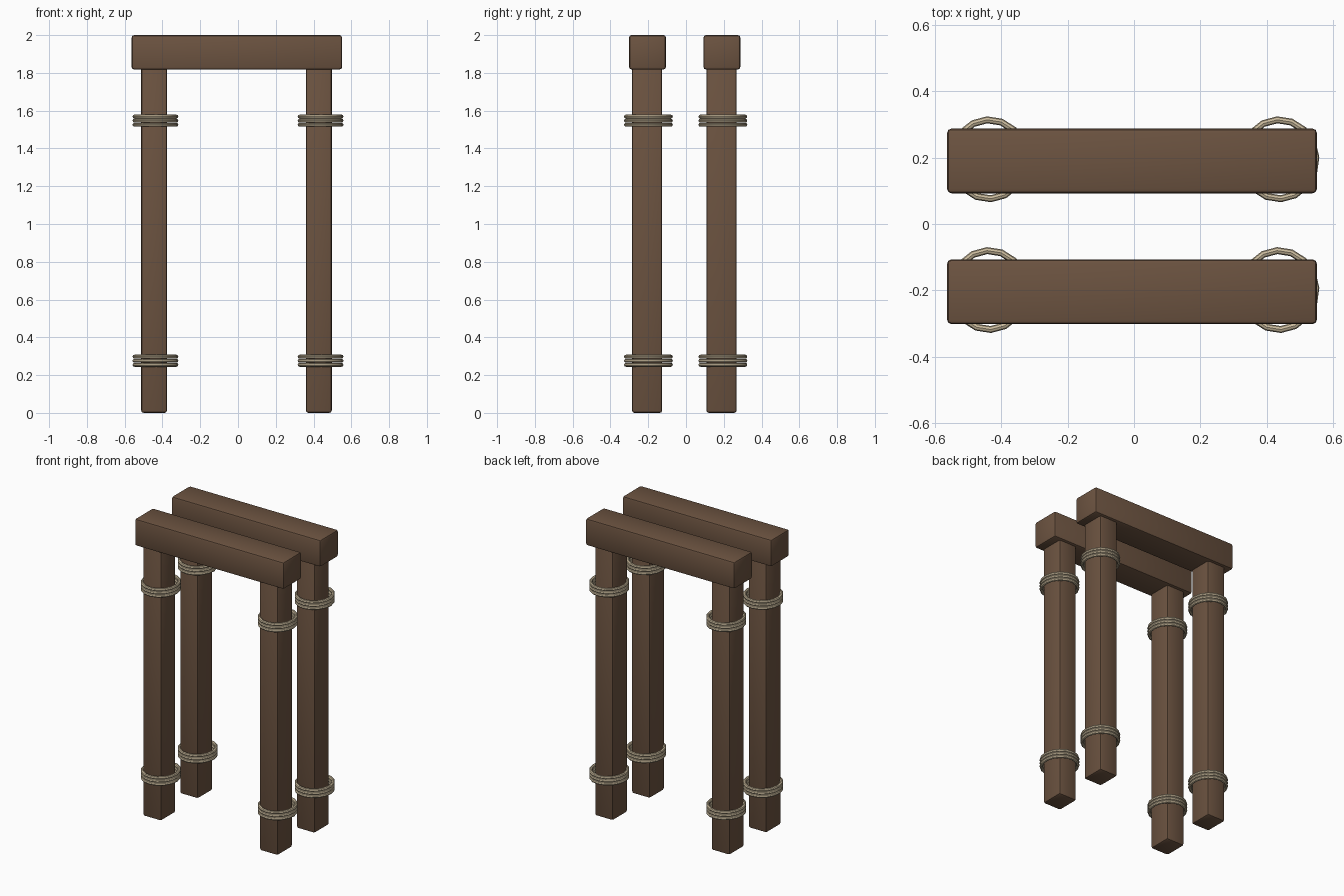
import bpy, bmesh, math

if "Cube" in bpy.data.objects:
    bpy.data.objects.remove(bpy.data.objects["Cube"])


def material(name, rgb):
    m = bpy.data.materials.new(name)
    m.diffuse_color = (*rgb, 1)
    m.use_nodes = True
    m.node_tree.nodes["Principled BSDF"].inputs["Base Color"].default_value = m.diffuse_color
    return m


WOOD = material("brown wood", (0.15, 0.087, 0.052))
ROPE = material("pale rope", (0.60, 0.50, 0.34))


def box(name, centre, size, bevel):
    bpy.ops.mesh.primitive_cube_add(size=1, location=centre)
    ob = bpy.context.object
    ob.name = name
    ob.scale = size
    bpy.ops.object.transform_apply(location=False, rotation=False, scale=True)
    mod = ob.modifiers.new("rounded edges", 'BEVEL')
    mod.width = bevel
    mod.segments = 2
    bpy.ops.object.modifier_apply(modifier=mod.name)
    bpy.ops.object.shade_smooth_by_angle(angle=math.radians(35))
    ob.data.materials.append(WOOD)


def rope_wrap(name, x, y, heights, rx=0.111, ry=0.119, r=0.0105, n=16, sides=8):
    """Three stacked oval rope rings around a post."""
    bm = bmesh.new()
    for z in heights:
        rings = []
        for i in range(n):
            a = math.tau * i / n + 0.05
            ring = []
            for j in range(sides):
                t = math.tau * j / sides
                ring.append(bm.verts.new((x + (rx + r * math.cos(t)) * math.cos(a),
                                          y + (ry + r * math.cos(t)) * math.sin(a),
                                          z + r * math.sin(t))))
            rings.append(ring)
        for i in range(n):
            p, q = rings[i], rings[(i + 1) % n]
            for j in range(sides):
                k = (j + 1) % sides
                bm.faces.new((p[j], q[j], q[k], p[k]))
    me = bpy.data.meshes.new(name)
    bm.to_mesh(me)
    bm.free()
    me.materials.append(ROPE)
    ob = bpy.data.objects.new(name, me)
    bpy.context.collection.objects.link(ob)
    bpy.ops.object.select_all(action='DESELECT')
    ob.select_set(True)
    bpy.context.view_layer.objects.active = ob
    bpy.ops.object.shade_smooth_by_angle(angle=math.radians(35))


for side, sy in (("front", -1), ("back", 1)):
    # top beam of each frame
    box(side + "_beam", (-0.006, sy * 0.197 - 0.007, 1.909), (1.114, 0.195, 0.182), 0.013)
    for hand, sx in (("left", -1), ("right", 1)):
        # square post
        box(f"{side}_{hand}_post", (sx * 0.436 - 0.008, sy * 0.197 - 0.009, 0.92),
            (0.137, 0.16, 1.84), 0.013)
        # rope wraps low and high on the post
        for level, z in (("lower", 0.276), ("upper", 1.547)):
            rope_wrap(f"{side}_{hand}_{level}_rope", sx * 0.437, sy * 0.197 - 0.002,
                      (z - 0.0215, z, z + 0.0215))
